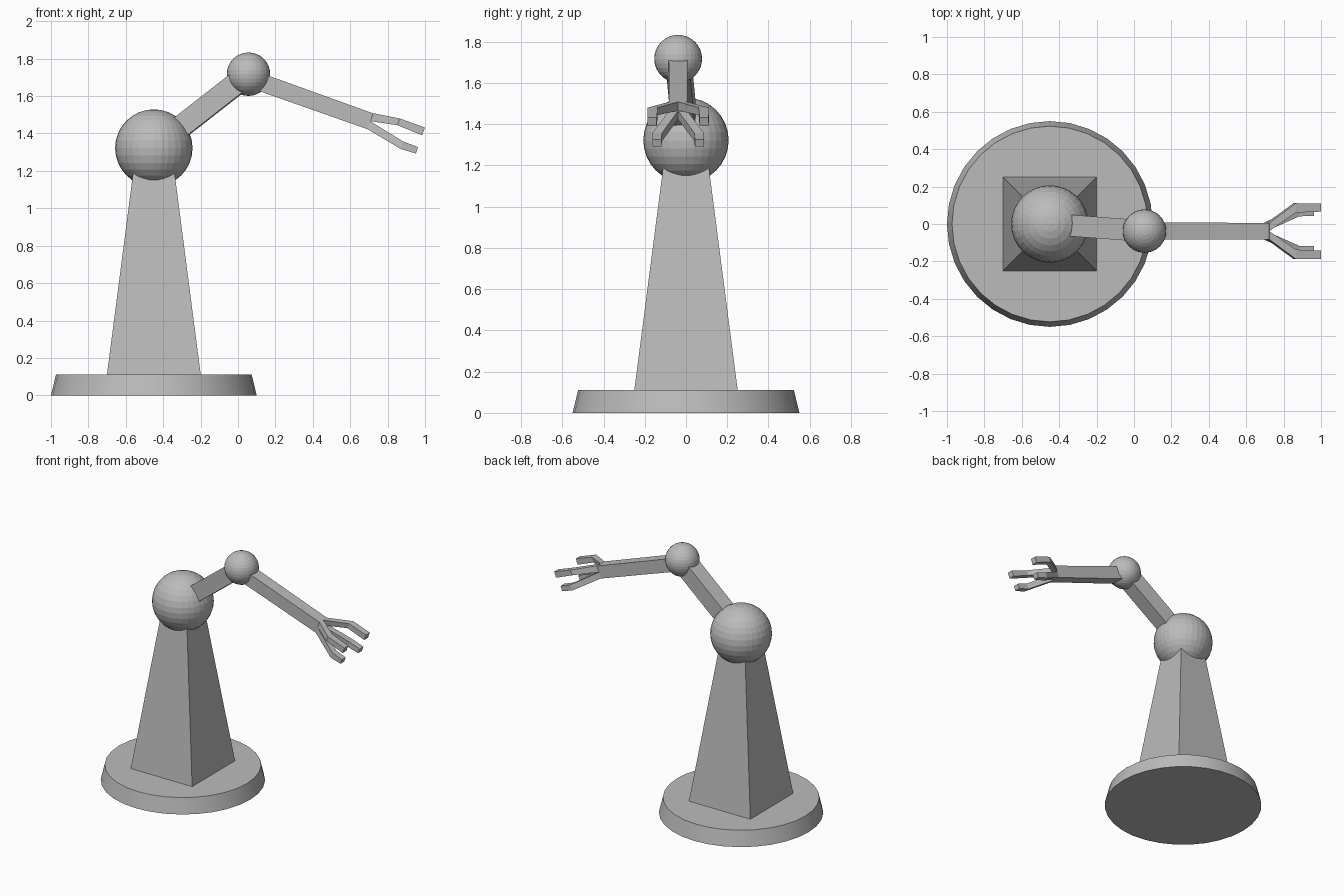
import bpy, bmesh, math
from mathutils import Vector

if "Cube" in bpy.data.objects:
    bpy.data.objects.remove(bpy.data.objects["Cube"])

grey = bpy.data.materials.new("grey")
grey.diffuse_color = (0.5, 0.5, 0.5, 1)
grey.use_nodes = True
grey.node_tree.nodes["Principled BSDF"].inputs["Base Color"].default_value = grey.diffuse_color


def finish(bm, name, smooth=False):
    bmesh.ops.recalc_face_normals(bm, faces=bm.faces)
    me = bpy.data.meshes.new(name)
    bm.to_mesh(me)
    bm.free()
    me.materials.append(grey)
    ob = bpy.data.objects.new(name, me)
    bpy.context.collection.objects.link(ob)
    if smooth:
        bpy.context.view_layer.objects.active = ob
        ob.select_set(True)
        bpy.ops.object.shade_smooth_by_angle(angle=math.radians(30))
        ob.select_set(False)
    return ob


def frustum(name, centre, z0, z1, r0, r1, sides, turn=0.0, smooth=False):
    bm = bmesh.new()
    rings = []
    for z, r in ((z0, r0), (z1, r1)):
        angles = [turn + 2 * math.pi * i / sides for i in range(sides)]
        rings.append([bm.verts.new((centre[0] + r * math.cos(a), centre[1] + r * math.sin(a), z))
                      for a in angles])
    bm.faces.new(rings[0])
    bm.faces.new(rings[1])
    for i in range(sides):
        j = (i + 1) % sides
        bm.faces.new((rings[0][i], rings[0][j], rings[1][j], rings[1][i]))
    return finish(bm, name, smooth)


def ball(name, centre, radius):
    bm = bmesh.new()
    bmesh.ops.create_uvsphere(bm, u_segments=32, v_segments=16, radius=radius)
    bmesh.ops.translate(bm, vec=centre, verts=bm.verts)
    return finish(bm, name)


def beam(name, stations, axis):
    """Rectangular bar; stations are (centre, width, height), rings square to axis."""
    axis = Vector(axis).normalized()
    side = Vector((0, 0, 1)).cross(axis).normalized()
    up = axis.cross(side)
    bm = bmesh.new()
    rings = []
    for c, w, h in stations:
        rings.append([bm.verts.new(Vector(c) + side * (w / 2 * a) + up * (h / 2 * b))
                      for a, b in ((-1, -1), (1, -1), (1, 1), (-1, 1))])
    bm.faces.new(rings[0])
    bm.faces.new(rings[-1])
    for r, s in zip(rings, rings[1:]):
        for i in range(4):
            j = (i + 1) % 4
            bm.faces.new((r[i], r[j], s[j], s[i]))
    return finish(bm, name)


# base disc and tapered square column
frustum("base", (-0.45, 0), 0, 0.112, 0.55, 0.523, 32, smooth=True)
k = math.sqrt(2)
frustum("column", (-0.45, 0), 0.1, 1.25, 0.252 * k, 0.103 * k, 4, math.pi / 4)

# joints
shoulder = Vector((-0.45, 0, 1.322))
elbow = Vector((0.056, -0.038, 1.717))
ball("shoulder_joint", shoulder, 0.207)
ball("elbow_joint", elbow, 0.116)

# arm segments
beam("upper_arm", [(shoulder, 0.115, 0.118), (elbow, 0.115, 0.118)], elbow - shoulder)
start, wrist = Vector((0.056, -0.038, 1.697)), Vector((0.708, -0.038, 1.465))
fore = wrist - start
beam("forearm", [(start, 0.092, 0.095), (wrist, 0.088, 0.09)], fore)

# four bent fingers, mirrored across the wrist
for label, s in (("left", 1), ("right", -1)):
    y = wrist.y
    beam("upper_finger_" + label, [
        ((0.716, y + s * 0.022, 1.487), 0.044, 0.045),
        ((0.859, y + s * 0.124, 1.462), 0.05, 0.038),
        ((0.992, y + s * 0.126, 1.411), 0.044, 0.044)], fore)
    beam("lower_finger_" + label, [
        ((0.70, y + s * 0.022, 1.444), 0.044, 0.045),
        ((0.877, y + s * 0.102, 1.337), 0.046, 0.042),
        ((0.957, y + s * 0.103, 1.31), 0.044, 0.036)], fore)
